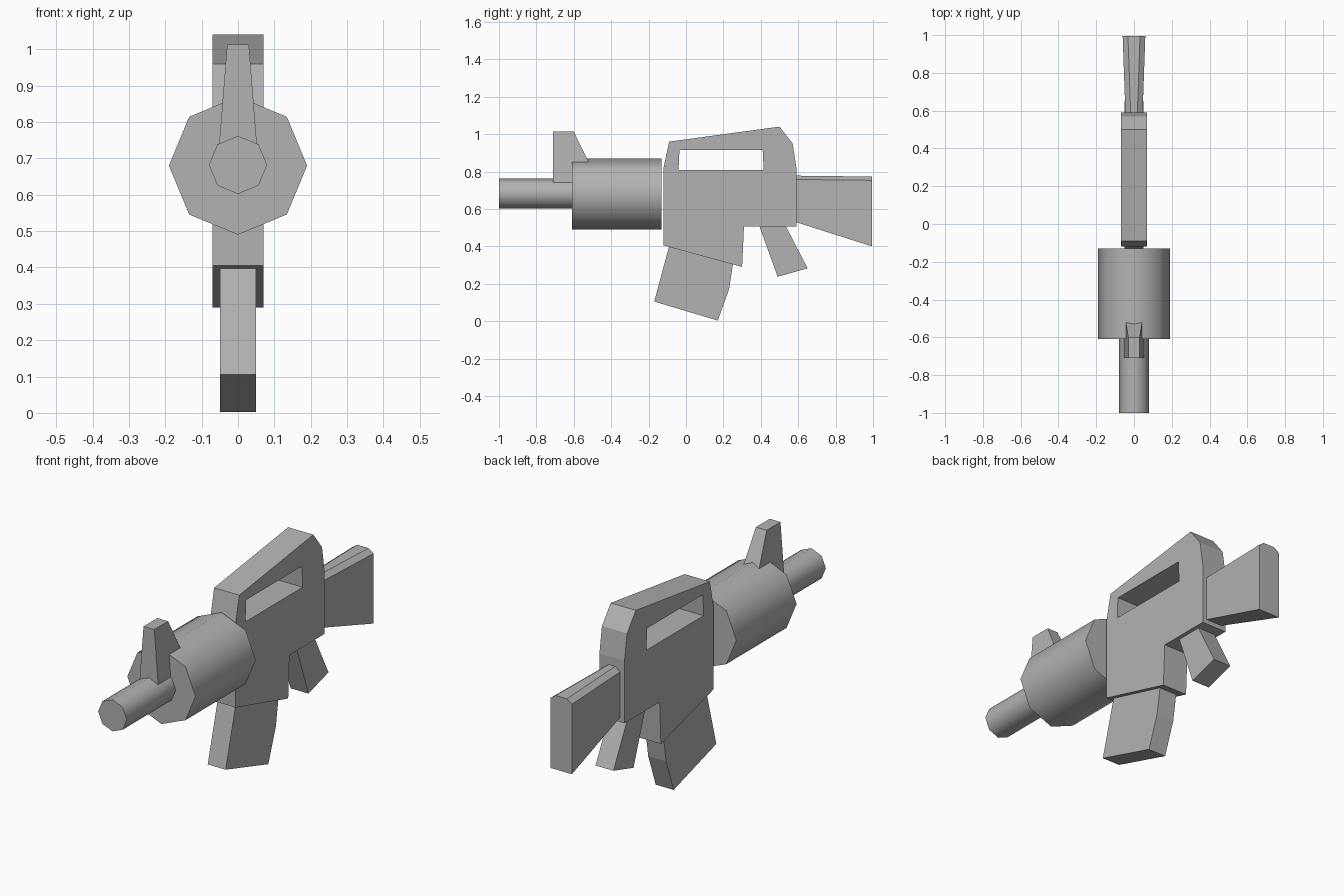
import bpy, bmesh, math
from mathutils import Matrix

cube = bpy.data.objects.get("Cube")
if cube:
    bpy.data.objects.remove(cube)

# One plain grey
GREY = (0.45, 0.45, 0.45, 1)
grey = bpy.data.materials.new("grey")
grey.use_nodes = True
grey.diffuse_color = GREY
grey.node_tree.nodes["Principled BSDF"].inputs["Base Color"].default_value = GREY


def finish(name, bm):
    bmesh.ops.recalc_face_normals(bm, faces=bm.faces)
    mesh = bpy.data.meshes.new(name)
    bm.to_mesh(mesh)
    bm.free()
    mesh.materials.append(grey)
    obj = bpy.data.objects.new(name, mesh)
    bpy.context.collection.objects.link(obj)
    return obj


def slab(name, profile, half_width):
    """Side profile of (y, z) points, widened in x; half_width is a function of y and z."""
    bm = bmesh.new()
    sides = [[bm.verts.new((s * half_width(y, z), y, z)) for y, z in profile] for s in (-1, 1)]
    for side in sides:
        bm.faces.new(side)
    n = len(profile)
    for i in range(n):
        j = (i + 1) % n
        bm.faces.new((sides[0][i], sides[0][j], sides[1][j], sides[1][i]))
    return finish(name, bm)


def tube(name, radius, y0, y1, z):
    """Smooth eight-sided cylinder lying along y."""
    bm = bmesh.new()
    bmesh.ops.create_cone(bm, cap_ends=True, segments=8, radius1=radius, radius2=radius, depth=y1 - y0)
    bmesh.ops.rotate(bm, verts=bm.verts, matrix=Matrix.Rotation(math.pi / 2, 3, "X"))
    bmesh.ops.translate(bm, verts=bm.verts, vec=(0, (y0 + y1) / 2, z))
    obj = finish(name, bm)
    bpy.ops.object.select_all(action="DESELECT")
    obj.select_set(True)
    bpy.context.view_layer.objects.active = obj
    bpy.ops.object.shade_smooth_by_angle(angle=math.radians(50))
    return obj


# Barrel and handguard
tube("barrel", 0.08, -1.0, -0.55, 0.682)
tube("handguard", 0.19, -0.61, -0.13, 0.68)

# Receiver with the carrying handle opening cut through
receiver = slab("receiver", [(-0.12, 0.405), (-0.12, 0.82), (-0.09, 0.96), (0.5, 1.04), (0.57, 0.95),
                             (0.59, 0.82), (0.59, 0.505), (0.31, 0.505), (0.3, 0.29)],
                lambda y, z: 0.07)
cutter = slab("handle_opening_cutter", [(-0.04, 0.807), (-0.035, 0.915), (0.41, 0.915), (0.415, 0.807)],
              lambda y, z: 0.2)
cutter.hide_render = True
cutter.hide_viewport = True
cut = receiver.modifiers.new("handle_opening", "BOOLEAN")
cut.operation = "DIFFERENCE"
cut.solver = "EXACT"
cut.object = cutter

# Magazine and pistol grip
slab("magazine", [(-0.085, 0.42), (-0.17, 0.105), (0.17, 0.003), (0.23, 0.17), (0.255, 0.33)],
     lambda y, z: 0.05)
slab("pistol_grip", [(0.39, 0.515), (0.49, 0.237), (0.65, 0.283), (0.53, 0.515)],
     lambda y, z: 0.05)

# Front sight, narrowing upwards
slab("front_sight", [(-0.71, 0.74), (-0.71, 1.013), (-0.6, 1.013), (-0.52, 0.85), (-0.52, 0.74)],
     lambda y, z: 0.03 + (1.013 - z) * 0.08)

# Stock: a chamfered section that grows towards the butt
bm = bmesh.new()
rings = []
for y, low, top, w in ((0.57, 0.535, 0.778, 0.045), (0.995, 0.4, 0.773, 0.06)):
    section = [(-w, low), (w, low), (w, top - 0.02), (w - 0.028, top), (0.028 - w, top), (-w, top - 0.02)]
    rings.append([bm.verts.new((x, y, z)) for x, z in section])
    bm.faces.new(rings[-1])
for i in range(6):
    j = (i + 1) % 6
    bm.faces.new((rings[0][i], rings[0][j], rings[1][j], rings[1][i]))
stock = finish("stock", bm)
